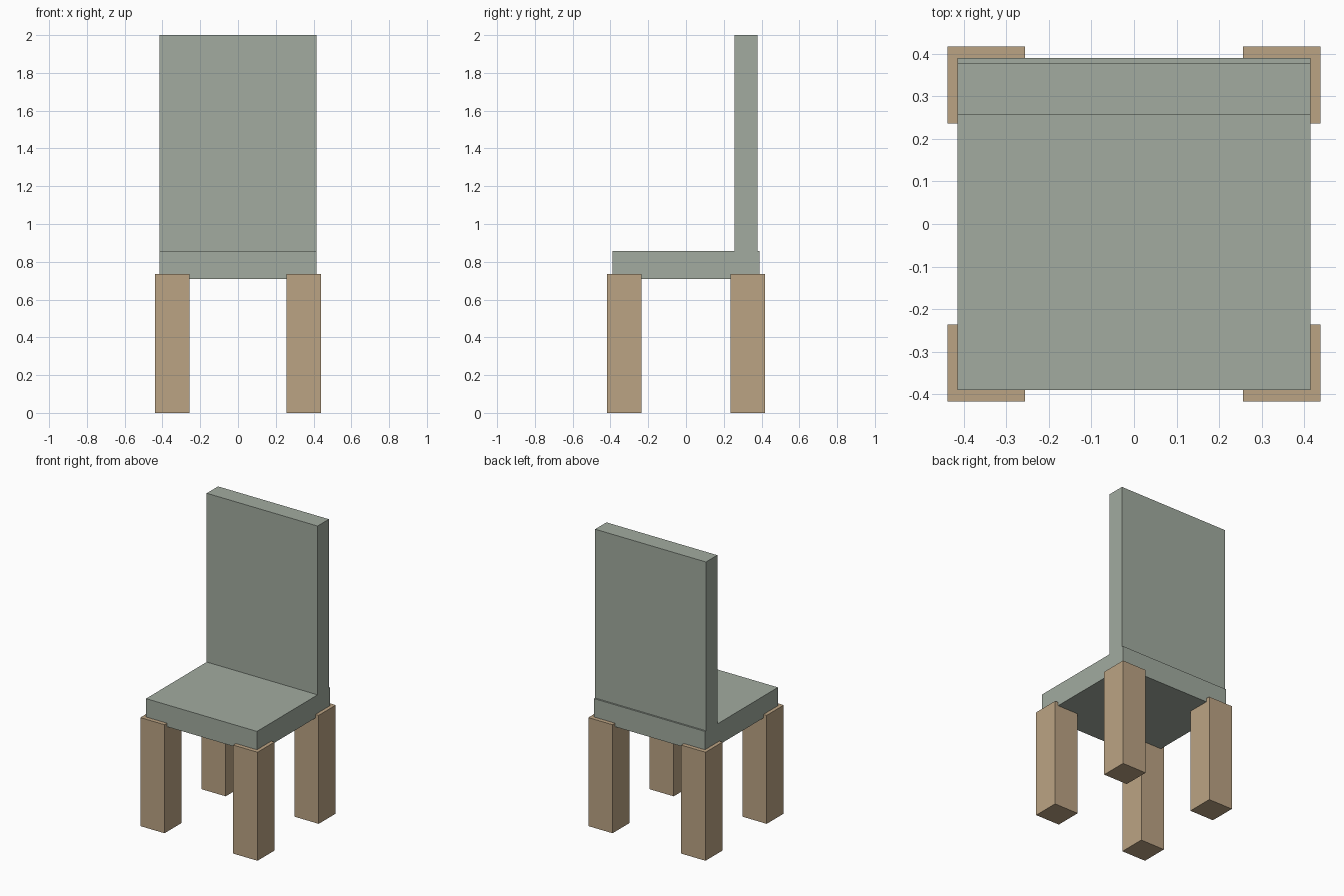
import bpy

if "Cube" in bpy.data.objects:
    bpy.data.objects.remove(bpy.data.objects["Cube"])


def material(name, color):
    mat = bpy.data.materials.new(name)
    mat.diffuse_color = (*color, 1)
    mat.use_nodes = True
    mat.node_tree.nodes["Principled BSDF"].inputs["Base Color"].default_value = mat.diffuse_color
    return mat


def box(name, low, high, mat):
    """Axis-aligned box between two opposite corners."""
    bpy.ops.mesh.primitive_cube_add(size=1, location=[(a + b) / 2 for a, b in zip(low, high)])
    obj = bpy.context.object
    obj.name = name
    obj.scale = [b - a for a, b in zip(low, high)]
    bpy.ops.object.transform_apply(location=False, rotation=False, scale=True)
    obj.data.materials.append(mat)
    return obj


fabric = material("sage_fabric", (0.36, 0.41, 0.35))
wood = material("light_wood", (0.50, 0.37, 0.23))

# Seat cushion and the backrest standing on it
box("seat", (-0.415, -0.39, 0.71), (0.415, 0.39, 0.858), fabric)
box("backrest", (-0.415, 0.258, 0.858), (0.415, 0.379, 2.0), fabric)

# Four square legs, wrapping slightly around the seat corners
LEG = 0.182
for depth, sy in (("front", -1), ("back", 1)):
    for side, sx in (("left", -1), ("right", 1)):
        cx, cy = sx * (0.439 - LEG / 2), sy * (0.418 - LEG / 2)
        box(f"{depth}_{side}_leg",
            (cx - LEG / 2, cy - LEG / 2, 0),
            (cx + LEG / 2, cy + LEG / 2, 0.734), wood)
